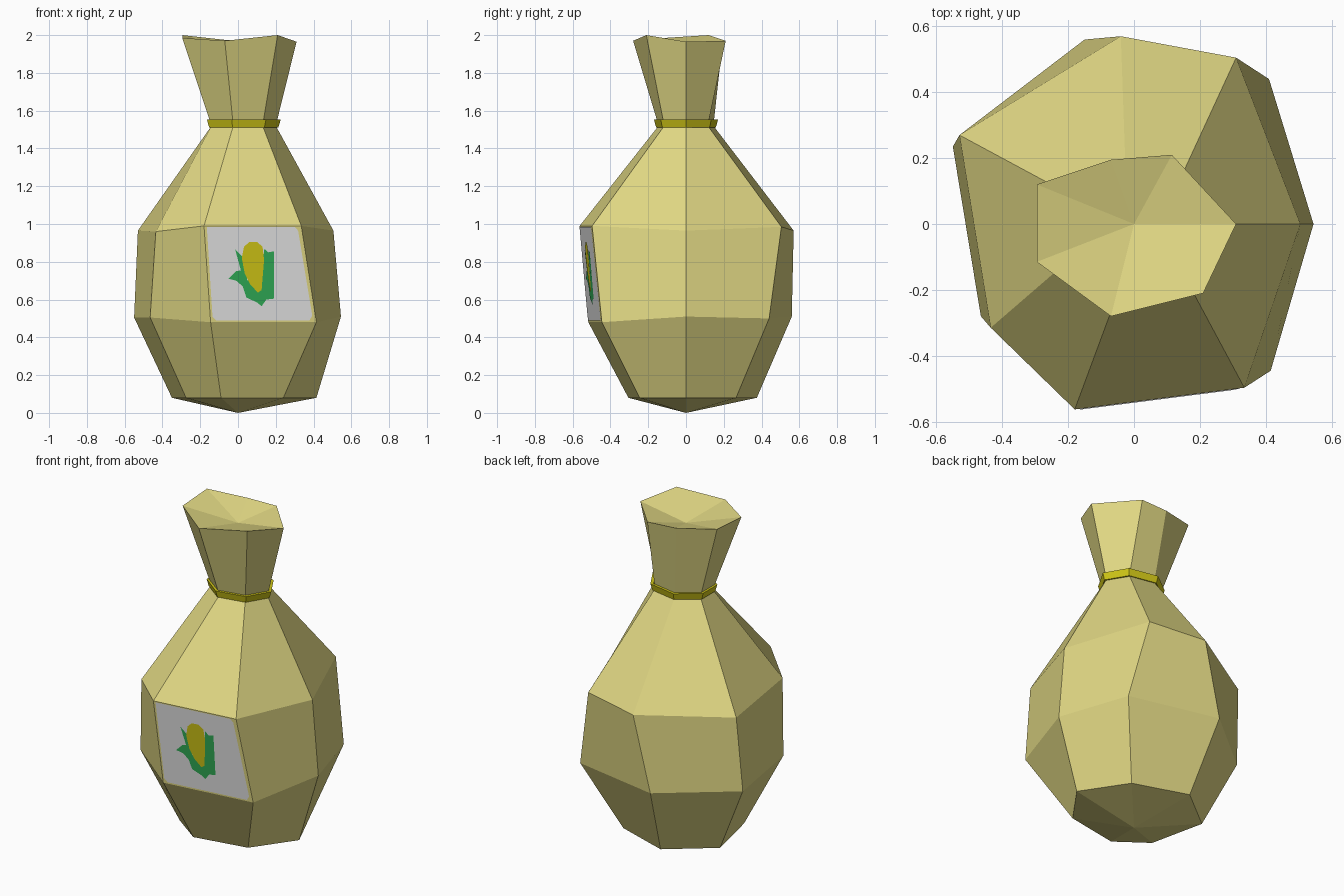
import bpy, bmesh
from mathutils import Vector

if "Cube" in bpy.data.objects:
    bpy.data.objects.remove(bpy.data.objects["Cube"])


def material(name, rgb):
    lin = [((c / 255 + 0.055) / 1.055) ** 2.4 if c > 10 else c / 255 / 12.92 for c in rgb]
    m = bpy.data.materials.new(name)
    m.diffuse_color = (*lin, 1)
    m.use_nodes = True
    m.node_tree.nodes["Principled BSDF"].inputs["Base Color"].default_value = m.diffuse_color
    return m


TAN = material("tan cloth", (224, 215, 131))
YELLOW = material("corn yellow", (206, 196, 22))
WHITE = material("label white", (226, 226, 226))
GREEN = material("leaf green", (48, 170, 85))


def finish(bm, name, mat):
    mesh = bpy.data.meshes.new(name)
    bm.to_mesh(mesh)
    bm.free()
    mesh.materials.append(mat)
    ob = bpy.data.objects.new(name, mesh)
    bpy.context.collection.objects.link(ob)
    return ob


def bridge(bm, a, b):
    n = len(a)
    for i in range(n):
        bm.faces.new((a[i], a[(i + 1) % n], b[(i + 1) % n], b[i]))


def front_y(x, z):
    """Flat front panel that carries the label."""
    return -0.563 + 0.128 * (x + 0.18) - 0.0813 * (z - 0.99)


# seven-sided sack: cross-sections from base to mouth, counter-clockwise from +x
base = [(.415, 0), (.24, .265), (-.09, .375), (-.35, .17), (-.275, -.17), (-.09, -.305), (.24, -.245)]
belly = [(.545, 0), (.41, .44), (-.15, .56), (-.55, .235), (-.465, -.28),
         (-.145, front_y(-.145, .48)), (.415, front_y(.415, .48))]
shoulder = [(.505, 0), (.31, .505), (-.04, .57), (-.53, .27), (-.435, -.315),
            (-.18, front_y(-.18, .99)), (.335, front_y(.335, .99))]
neck = [(.20, 0), (.13, .115), (-.025, .145), (-.14, .06), (-.14, -.06), (-.025, -.145), (.13, -.115)]
mouth = [(.31, 0), (.115, .21), (-.07, .195), (-.295, .12), (-.295, -.115), (-.07, -.28), (.21, -.21)]
sections = [
    (base, [.08] * 7),
    (belly, [.51, .50, .51, .505, .505, .48, .48]),
    (shoulder, [.965, .985, .965, .965, .96, .99, .99]),
    (neck, [1.52] * 7),
    (mouth, [1.965, 1.97, 1.975, 2.0, 1.985, 1.97, 2.0]),
]
bm = bmesh.new()
rings = [[bm.verts.new((x, y, z)) for (x, y), z in zip(pts, zs)] for pts, zs in sections]
for lo, hi in zip(rings, rings[1:]):
    bridge(bm, lo, hi)
for ring, tip in ((rings[0], (0, 0, 0)), (rings[-1], (0, 0, 1.915))):
    c = bm.verts.new(tip)
    for i in range(7):
        bm.faces.new((ring[i], ring[(i + 1) % 7], c))
bmesh.ops.recalc_face_normals(bm, faces=bm.faces)
finish(bm, "sack", TAN)

# flared band tied around the neck
bm = bmesh.new()
loops = []
for grow, z in ((0.0, 1.512), (0.014, 1.512), (0.026, 1.553), (0.008, 1.553)):
    loop = []
    for x, y in neck:
        d = Vector((x - 0.02, y)).normalized() * grow
        loop.append(bm.verts.new((x + d.x, y + d.y, z)))
    loops.append(loop)
for i in range(4):
    bridge(bm, loops[i], loops[(i + 1) % 4])
bmesh.ops.recalc_face_normals(bm, faces=bm.faces)
finish(bm, "neck_tie", YELLOW)


def decal(name, pts, mat, lift):
    """Flat plate lying just in front of the label panel."""
    bm = bmesh.new()
    f = bm.faces.new([bm.verts.new((x, front_y(x, z) - lift, z)) for x, z in pts])
    f.normal_update()
    if f.normal.y > 0:
        f.normal_flip()
    bmesh.ops.triangulate(bm, faces=[f])
    finish(bm, name, mat)


# label and corn picture
decal("label", [(-.165, .985), (.30, .985), (.318, .965), (.393, .515), (.378, .49),
                (-.115, .49), (-.135, .51)], WHITE, 0.003)
decal("corn_leaves", [(-.015, .865), (.02, .83), (.05, .70), (.12, .72), (.14, .87), (.16, .85),
                      (.19, .855), (.19, .605), (.15, .60), (.125, .565), (.10, .585), (.045, .61),
                      (.025, .67), (-.01, .70), (-.05, .71), (-.01, .75), (.015, .755)], GREEN, 0.005)
decal("corn_cob", [(.06, .905), (.10, .905), (.13, .88), (.138, .81), (.125, .65), (.105, .637),
                   (.065, .68), (.035, .74), (.02, .82), (.032, .88)], YELLOW, 0.007)
